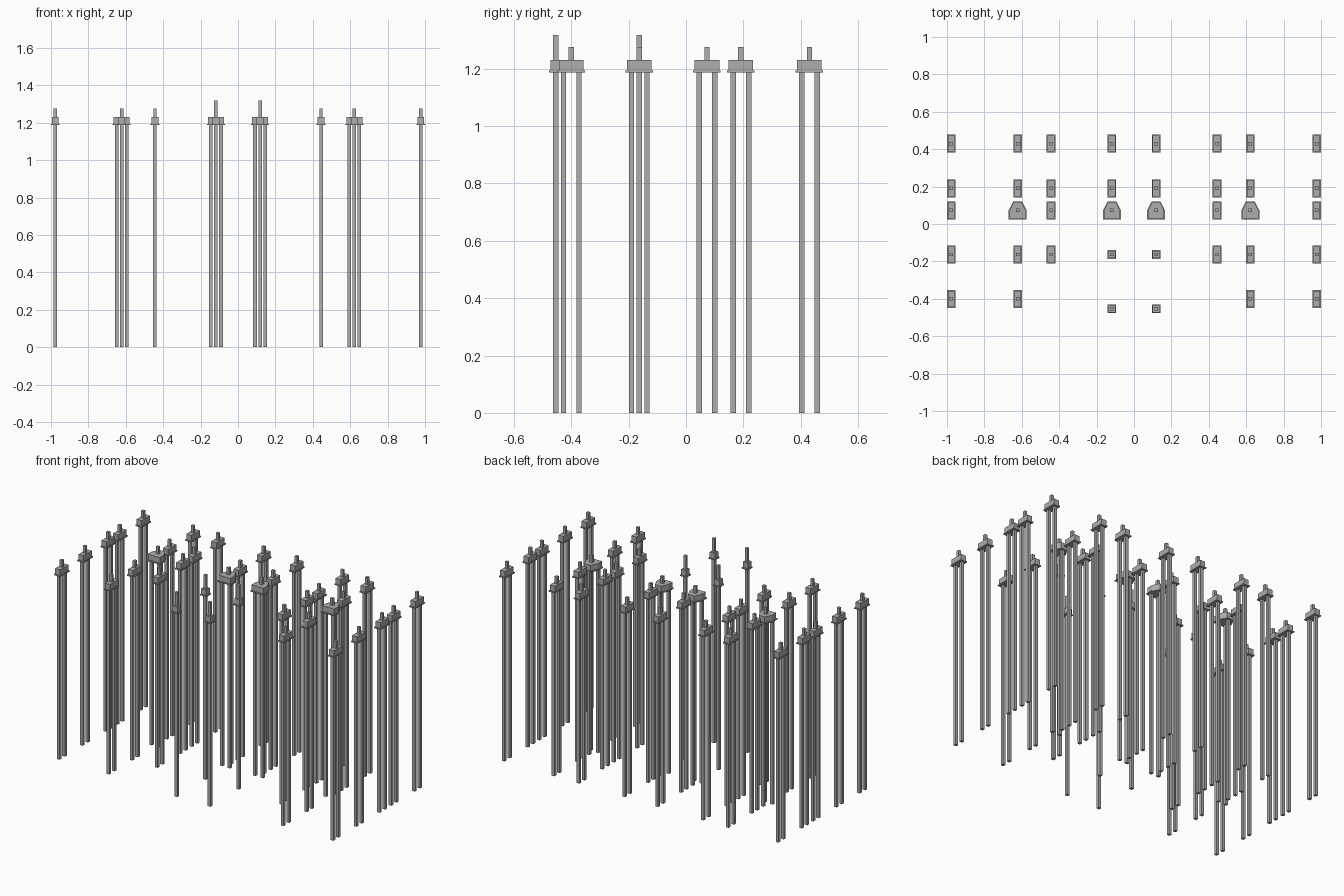
import bpy, bmesh

cube = bpy.data.objects.get("Cube")
if cube:
    bpy.data.objects.remove(cube, do_unlink=True)

GREY = (0.42, 0.42, 0.42, 1)
concrete = bpy.data.materials.new("concrete_grey")
concrete.use_nodes = True
concrete.diffuse_color = GREY
concrete.node_tree.nodes["Principled BSDF"].inputs["Base Color"].default_value = GREY

CAP_LOW, CAP_MID, CAP_TOP = 1.187, 1.194, 1.23
RIM = 0.005       # overhang of the thin blinding slab under each cap
PILE = 0.0095     # half width of a pile
STUB = 0.009      # half width of a column stub
STEP = 0.027      # half spacing between piles


def rect(hx, hy, cx=0.0, cy=0.0):
    return [(cx - hx, cy - hy), (cx + hx, cy - hy), (cx + hx, cy + hy), (cx - hx, cy + hy)]


def wedge(e):
    # Five-pile-width outline: wide front, sides tapering to a narrow back
    half, back = 0.043 + e, 0.021 + e / 2
    return [(-half, -half), (half, -half), (half, 0), (back, half), (-back, half), (-half, 0)]


def prism(bm, outline, z0, z1):
    low = [bm.verts.new((x, y, z0)) for x, y in outline]
    high = [bm.verts.new((x, y, z1)) for x, y in outline]
    bm.faces.new(low[::-1])
    bm.faces.new(high)
    for i in range(len(low)):
        j = (i + 1) % len(low)
        bm.faces.new((low[i], low[j], high[j], high[i]))


def make(name, x, y, parts):
    bm = bmesh.new()
    for outline, z0, z1 in parts:
        prism(bm, outline, z0, z1)
    mesh = bpy.data.meshes.new(name)
    bm.to_mesh(mesh)
    bm.free()
    mesh.materials.append(concrete)
    obj = bpy.data.objects.new(name, mesh)
    obj.location = (x, y, 0)
    bpy.context.collection.objects.link(obj)


def foundation(kind, x, y, outline, piles, stub_top):
    # Piles, stepped cap and column stub of one foundation
    make(kind + "_piles", x, y, [(rect(PILE, PILE, *p), 0, CAP_LOW) for p in piles])
    make(kind + "_cap", x, y, [(outline(RIM), CAP_LOW, CAP_MID), (outline(0), CAP_MID, CAP_TOP)])
    make(kind + "_stub", x, y, [(rect(STUB, STUB), CAP_TOP, stub_top)])


def double(x, y):
    foundation("double", x, y, lambda e: rect(0.018 + e, 0.043 + e),
               [(0, -STEP), (0, STEP)], 1.275)


def triple(x, y):
    foundation("triple", x, y, wedge, [(-STEP, -STEP), (STEP, -STEP), (0, STEP)], 1.275)


def single(x, y):
    foundation("single", x, y, lambda e: rect(0.018 + e, 0.018 + e), [(0, 0)], 1.318)


# Column lines, from the outside in, mirrored left and right
A, B, C, D = 0.977, 0.622, 0.444, 0.118
layout = [
    (double, 0.43, (A, B, C, D)),
    (double, 0.191, (A, B, C, D)),
    (double, 0.073, (A, C)),
    (triple, 0.073, (B, D)),
    (double, -0.163, (A, B, C)),
    (single, -0.163, (D,)),
    (double, -0.4, (A, B)),
    (single, -0.454, (D,)),
]
for build, y, columns in layout:
    for x in columns:
        for side in (-1, 1):
            build(side * x, y)
